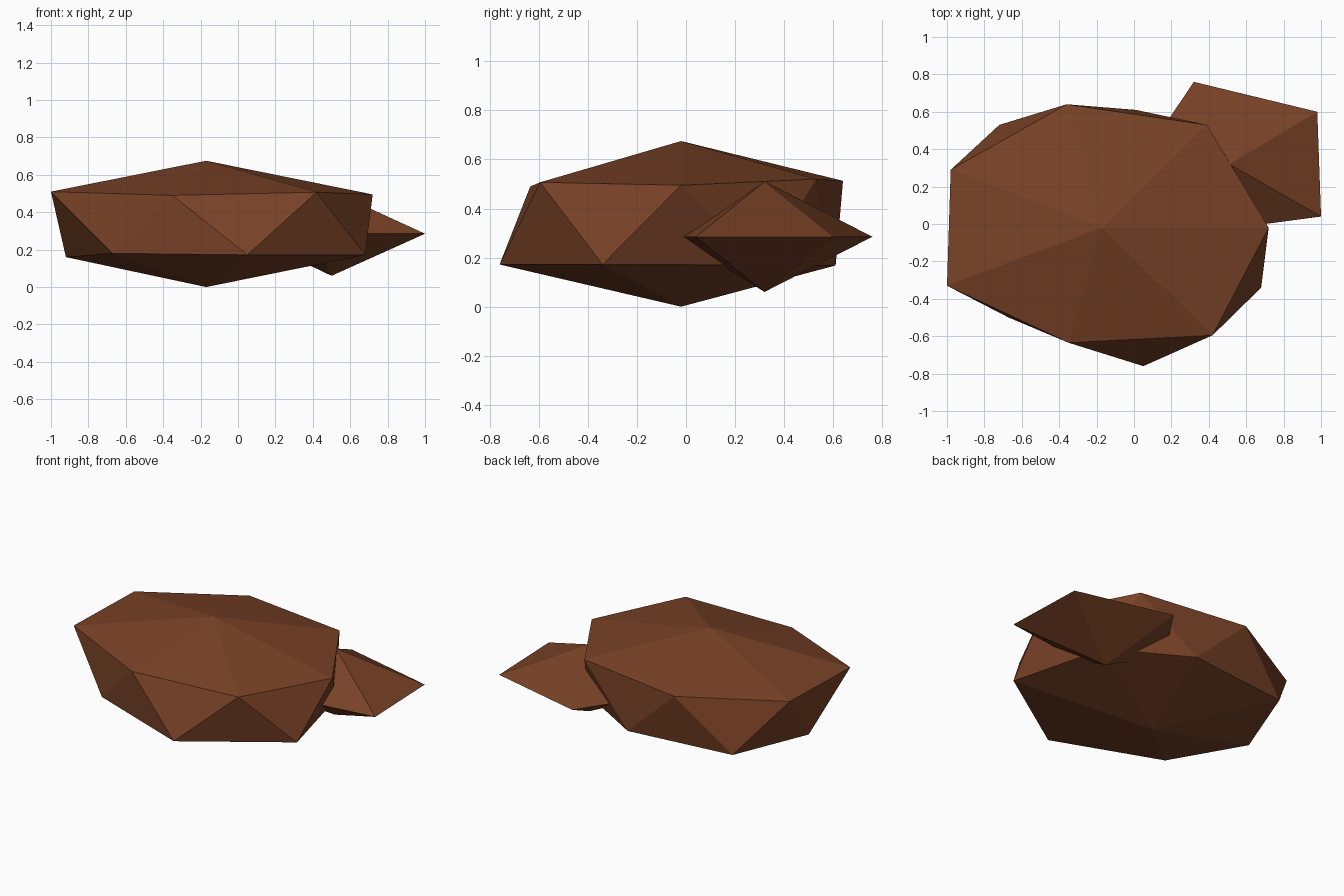
import bpy
import bmesh

if "Cube" in bpy.data.objects:
    bpy.data.objects.remove(bpy.data.objects["Cube"])

brown = bpy.data.materials.new("earth brown")
brown.diffuse_color = (0.19, 0.054, 0.0195, 1)
brown.use_nodes = True
brown.node_tree.nodes["Principled BSDF"].inputs["Base Color"].default_value = brown.diffuse_color


def make_rock(name, rings, top, bottom):
    """Faceted stone: staggered rings (top first, counter-clockwise) closed by two points."""
    bm = bmesh.new()
    loops = [[bm.verts.new(p) for p in ring] for ring in rings]
    peak, base = bm.verts.new(top), bm.verts.new(bottom)
    n = len(loops[0])
    for i in range(n):
        j = (i + 1) % n
        bm.faces.new((loops[0][i], loops[0][j], peak))
        bm.faces.new((loops[-1][j], loops[-1][i], base))
        # zigzag band of triangles between staggered rings
        for a, b in zip(loops, loops[1:]):
            bm.faces.new((a[i], b[i], a[j]))
            bm.faces.new((a[j], b[i], b[j]))
    bmesh.ops.recalc_face_normals(bm, faces=bm.faces)
    mesh = bpy.data.meshes.new(name)
    bm.to_mesh(mesh)
    bm.free()
    mesh.materials.append(brown)
    obj = bpy.data.objects.new(name, mesh)
    bpy.context.collection.objects.link(obj)
    return obj


# Large flat stone: upper ring and twisted lower ring
upper = [(-1.0, -0.33, 0.51), (-0.35, -0.635, 0.49), (0.42, -0.595, 0.507),
         (0.72, -0.02, 0.495), (0.39, 0.53, 0.52), (-0.36, 0.64, 0.513),
         (-0.98, 0.29, 0.51)]
lower = [(-0.67, -0.50, 0.18), (0.05, -0.76, 0.172), (0.68, -0.34, 0.172),
         (0.51, 0.32, 0.17), (0.01, 0.61, 0.168), (-0.72, 0.53, 0.17),
         (-0.92, 0.0, 0.16)]
make_rock("large_rock", [upper, lower], (-0.17, -0.02, 0.675), (-0.17, -0.02, 0.0))

# Small five-sided stone tucked behind the right side
girdle = [(0.40, -0.04, 0.285), (1.0, 0.04, 0.285), (0.98, 0.60, 0.285),
          (0.32, 0.76, 0.285), (0.03, 0.33, 0.285)]
make_rock("small_rock", [girdle], (0.51, 0.32, 0.51), (0.50, 0.32, 0.06))
